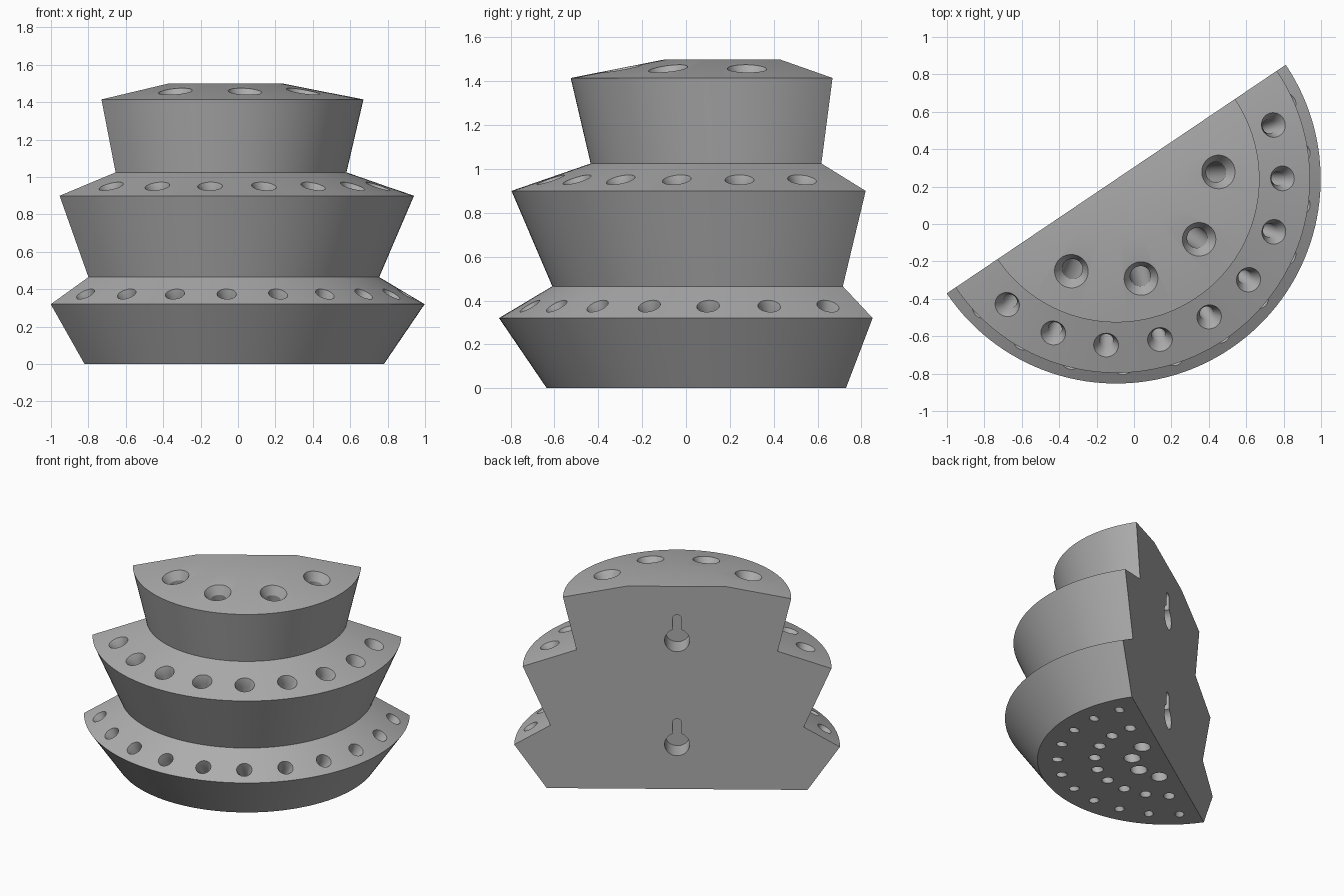
import bpy, bmesh, math
from mathutils import Matrix, Vector

if "Cube" in bpy.data.objects:
    bpy.data.objects.remove(bpy.data.objects["Cube"])

TURN = math.radians(34)          # the flat back is turned about z
CENTRE = Vector((-0.095, 0.24, 0))
PLACE = Matrix.Translation(CENTRE) @ Matrix.Rotation(TURN, 4, 'Z')

grey = bpy.data.materials.new("grey plastic")
grey.diffuse_color = (0.42, 0.42, 0.42, 1)
grey.use_nodes = True
grey.node_tree.nodes["Principled BSDF"].inputs["Base Color"].default_value = grey.diffuse_color


def finish(bm, name):
    bmesh.ops.recalc_face_normals(bm, faces=bm.faces[:])
    bm.transform(PLACE)
    mesh = bpy.data.meshes.new(name)
    bm.to_mesh(mesh)
    bm.free()
    mesh.materials.append(grey)
    ob = bpy.data.objects.new(name, mesh)
    bpy.context.collection.objects.link(ob)
    return ob


def loft(bm, rings):
    """Closed solid through rings of equal point count."""
    rows = [[bm.verts.new(p) for p in ring] for ring in rings]
    n = len(rows[0])
    for a, b in zip(rows, rows[1:]):
        for i in range(n):
            j = (i + 1) % n
            bm.faces.new((a[i], a[j], b[j], b[i]))
    bm.faces.new(rows[0])
    bm.faces.new(rows[-1])


# Three-tier half-round body: each tier flares out, then slopes back in
PROFILE = [(0.875, 0), (1.093, 0.32), (0.85, 0.465), (1.036, 0.90),
           (0.675, 1.025), (0.766, 1.415), (0.334, 1.50)]
STEPS = 72
bm = bmesh.new()
loft(bm, [[(-r * math.cos(math.pi * i / STEPS), -r * math.sin(math.pi * i / STEPS), z)
           for i in range(STEPS + 1)] for r, z in PROFILE])
# merge the strips of the flat back into one face
bmesh.ops.dissolve_limit(bm, angle_limit=0.001, verts=[],
                         edges=[e for e in bm.edges
                                if all(abs(v.co.y) < 1e-6 for v in e.verts)])
body = finish(bm, "tiered_holder")

# Countersunk holes, leaning along each tier's wall and running out of the base
TIERS = [  # count, half spread, top r, top z, base r, mouth radius, bore radius
    (11, 80, 1.00, 0.375, 0.739, 0.052, 0.030),
    (9, 75, 0.887, 0.952, 0.490, 0.067, 0.037),
    (4, 60, 0.547, 1.458, 0.240, 0.091, 0.055),
]
SINK = 0.06
SIDES = 32
bm = bmesh.new()
for count, spread, rt, zt, rb, mouth, bore in TIERS:
    for k in range(count):
        a = math.radians(-spread + 2 * spread * k / (count - 1))
        out = Vector((math.sin(a), -math.cos(a), 0))
        side = Vector((math.cos(a), math.sin(a), 0))
        top = out * rt + Vector((0, 0, zt))
        base = out * rb
        axis = (base - top).normalized()
        across = axis.cross(side)
        length = (base - top).length
        flare = (mouth - bore) / SINK
        stations = [(-0.03, mouth + 0.03 * flare), (SINK, bore), (length + 0.06, bore)]
        loft(bm, [[top + axis * d + (side * math.cos(t) + across * math.sin(t)) * r
                   for t in (2 * math.pi * i / SIDES for i in range(SIDES))]
                  for d, r in stations])

# Keyhole hangers in the flat back
HEAD, SLOT, RISE, DEPTH = 0.084, 0.03, 0.16, 0.16
start = math.asin(SLOT / HEAD)
outline = []
for i in range(33):              # round head, open at the top
    t = math.pi / 2 + start + (2 * math.pi - 2 * start) * i / 32
    outline.append((HEAD * math.cos(t), HEAD * math.sin(t)))
for i in range(13):              # rounded slot end
    t = math.pi * i / 12
    outline.append((SLOT * math.cos(t), RISE + SLOT * math.sin(t)))
for z0 in (0.33, 1.10):
    loft(bm, [[(x, y, z0 + z) for x, z in outline] for y in (0.05, -DEPTH)])
cutter = finish(bm, "hole_cutter")
cutter.hide_render = True

# Cut the holes and smooth the round walls
mod = body.modifiers.new("holes", 'BOOLEAN')
mod.operation = 'DIFFERENCE'
mod.solver = 'EXACT'
mod.object = cutter
bpy.context.view_layer.objects.active = body
body.select_set(True)
bpy.ops.object.modifier_apply(modifier=mod.name)
bpy.data.objects.remove(cutter)
bpy.ops.object.shade_smooth_by_angle(angle=math.radians(30))
